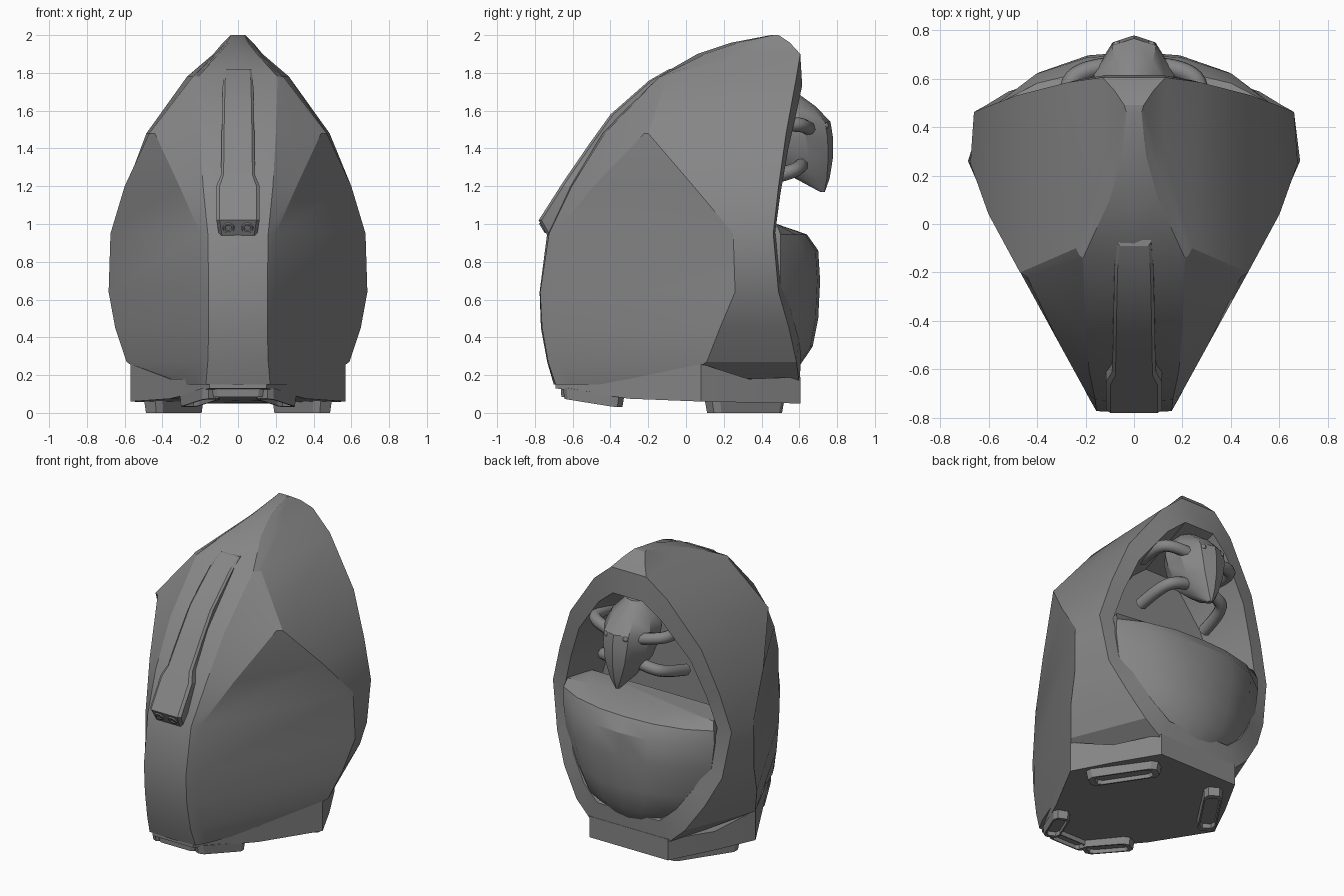
import bpy, bmesh, math
from mathutils import Vector

if "Cube" in bpy.data.objects:
    bpy.data.objects.remove(bpy.data.objects["Cube"])

# Dark grey used on every part
GREY = bpy.data.materials.new("dark_grey")
GREY.diffuse_color = (.24, .24, .24, 1)
GREY.use_nodes = True
GREY.node_tree.nodes["Principled BSDF"].inputs["Base Color"].default_value = GREY.diffuse_color


def make(name, verts, faces, angle=22):
    me = bpy.data.meshes.new(name)
    me.from_pydata(verts, [], faces)
    bm = bmesh.new()
    bm.from_mesh(me)
    bmesh.ops.remove_doubles(bm, verts=bm.verts, dist=1e-5)
    bmesh.ops.recalc_face_normals(bm, faces=bm.faces)
    bm.to_mesh(me)
    bm.free()
    ob = bpy.data.objects.new(name, me)
    bpy.context.collection.objects.link(ob)
    bpy.ops.object.select_all(action='DESELECT')
    ob.select_set(True)
    bpy.context.view_layer.objects.active = ob
    bpy.ops.object.shade_smooth_by_angle(angle=math.radians(angle))
    return ob


def strips(rows, n, start=0, closed=True):
    """Quads between successive rings of n vertices."""
    m = n if closed else n - 1
    return [(start + r * n + i, start + r * n + (i + 1) % n,
             start + (r + 1) * n + (i + 1) % n, start + (r + 1) * n + i)
            for r in range(rows - 1) for i in range(m)]


def mirrored(half):
    """Half section (centre first, x > 0) to a full left-to-right section."""
    left = [(-x, y, z) for x, y, z in reversed(half) if x > 1e-6]
    return left + list(half)


def loft(name, rings, angle=22):
    n = len(rings[0])
    verts = [v for r in rings for v in r]
    faces = strips(len(rings), n)
    faces += [tuple(range(n)), tuple(range(len(verts) - n, len(verts)))]
    return make(name, verts, faces, angle)


# Shell: z, front centre y, strip edge, crease, panel back edge, rim
LEVELS = [
    (.15, -.70, .17, -.69, .22, -.60, .42, -.08, .27, .60),
    (.27, -.735, .16, -.73, .20, -.67, .59, .11, .40, .585),
    (.45, -.768, .155, -.762, .19, -.71, .65, .18, .52, .545),
    (.64, -.775, .155, -.772, .19, -.71, .685, .26, .61, .49),
    (.95, -.735, .16, -.725, .20, -.69, .675, .25, .66, .462),
    (1.2, -.62, .185, -.605, .31, -.49, .60, .04, .59, .49),
    (1.48, -.45, .20, -.43, .44, -.22, .47, -.20, .485, .53),
    (1.78, -.15, .21, -.14, .225, -.13, .24, -.10, .27, .585),
    (1.9, .06, .10, .10, .11, .20, .12, .30, .13, .605),
    (1.96, .24, .05, .28, .06, .33, .065, .40, .08, .55),
    (2.0, .45, .03, .46, .035, .47, .037, .48, .04, .49),
]
verts = []
for z, y0, *p in LEVELS:
    verts += mirrored([(0, y0, z)] + [(p[i], p[i + 1], z) for i in range(0, 8, 2)])
N, R = 9, len(LEVELS)
faces = strips(R, N, closed=False)
faces += [tuple(range(N)), tuple(range((R - 1) * N, R * N))]
# back of the peak above the rim
faces += [(r * N, r * N + N - 1, r * N + 2 * N - 1, r * N + N) for r in range(8, R - 1)]
# rim face, then hollow inside
rim = [(w[8], w[9], w[0]) for w in LEVELS[:9]]
rim += [(-x, y, z) for x, y, z in reversed(rim)]
start = len(verts)
MID = .98
verts += rim
verts += [(x * .85, y + .01, MID + (z - MID) * .82) for x, y, z in rim]
verts += [(x * .70, .22, MID + (z - MID) * .66) for x, y, z in rim]
faces += strips(3, len(rim), start)
faces.append(tuple(range(start + 2 * len(rim), start + 3 * len(rim))))
make("shell", verts, faces)

# Base skirt: x, y, bottom z, top z
outline = [(.15, -.69, .13, .18), (.36, -.3, .075, .18), (.57, .08, .06, .26),
           (.445, .33, .055, .18), (.29, .605, .05, .19)]
full = outline + [(-x, y, a, b) for x, y, a, b in reversed(outline)]
loft("base", [[(x, y, a) for x, y, a, b in full], [(x, y, b) for x, y, a, b in full]])


# Foot pads with a recessed underside
def pad(name, p, q, width, height):
    p, q = Vector(p), Vector(q)
    d = (q - p).normalized()
    s = Vector((-d.y, d.x, 0)).normalized() * width / 2
    c = d * width * .3
    ring = [p + s * .6, p + c + s, q - c + s, q + s * .6,
            q - s * .6, q - c - s, p + c - s, p - s * .6]
    mid = (p + q) / 2

    def scaled(f, up):
        return [mid + (v - mid) * f + Vector((0, 0, up)) for v in ring]
    rings = [scaled(1.06, height), scaled(1, 0), scaled(.82, 0), scaled(.78, .025)]
    loft(name, [[tuple(v) for v in r] for r in rings], 20)


for side, s in (("left", -1), ("right", 1)):
    pad("rear_foot_" + side, (s * .46, .13, 0), (s * .22, .49, 0), .11, .065)
    pad("front_foot_" + side, (s * .13, -.63, .075), (s * .27, -.35, .03), .10, .06)
pad("front_foot_bridge", (-.13, -.62, .085), (.13, -.62, .085), .08, .05)

# Raised spine on the front: half width, z, outer y
SPINE = [(.10, .94, -.735), (.115, 1.02, -.78), (.115, 1.2, -.665), (.09, 1.26, -.625),
         (.087, 1.42, -.515), (.085, 1.58, -.40), (.08, 1.76, -.195), (.07, 1.82, -.09)]
loft("front_spine", [[(-w, y + .12, z), (-w, y + .015, z), (-w * .85, y, z),
                      (w * .85, y, z), (w, y + .015, z), (w, y + .12, z)]
                     for w, z, y in SPINE])
for side, x in (("left", -.05), ("right", .05)):
    bpy.ops.mesh.primitive_torus_add(location=(x, -.757, .98), rotation=(2.13, 0, 0),
                                     major_radius=.024, minor_radius=.008,
                                     major_segments=12, minor_segments=6)
    bpy.context.object.name = "spine_vent_" + side

# Belly filling the lower opening: z, half width, front y
BELLY = [(.24, .22, .595), (.35, .40, .67), (.5, .48, .70), (.7, .54, .71),
         (.86, .56, .70), (.945, .555, .64), (1.0, .54, .48)]
loft("belly", [mirrored([(0, y, z), (w * .35, y - (y - .47) * .06, z),
                         (w * .72, y - (y - .47) * .35, z),
                         (w, min(y, .50), z), (w * .9, .3, z)]) for z, w, y in BELLY], 30)

# Head with a pointed chin: z, half width, front y, back y
HEAD = [(1.17, .015, .735, .71), (1.24, .07, .76, .58), (1.35, .13, .778, .46),
        (1.46, .16, .778, .42), (1.54, .165, .765, .40), (1.62, .14, .69, .40),
        (1.70, .07, .58, .43)]
loft("head", [mirrored([(0, f, z), (w * .55, f - (f - b) * .08, z), (w, f - (f - b) * .4, z),
                        (w, f - (f - b) * .75, z), (w * .6, b, z)]) for z, w, f, b in HEAD], 30)

# Eyes and limbs
LIMBS = {"upper": [(.26, .38, 1.52), (.29, .56, 1.53), (.21, .64, 1.52), (.10, .65, 1.50)],
         "lower": [(.25, .36, 1.22), (.24, .54, 1.27), (.17, .61, 1.30), (.06, .61, 1.32)]}
for side, s in (("left", -1), ("right", 1)):
    bpy.ops.mesh.primitive_uv_sphere_add(segments=10, ring_count=6, radius=.02,
                                         location=(s * .07, .735, 1.52))
    bpy.context.object.name = "eye_" + side
    for part, pts in LIMBS.items():
        cu = bpy.data.curves.new(part + "_limb_" + side, 'CURVE')
        cu.dimensions = '3D'
        cu.bevel_depth = .038
        cu.bevel_resolution = 2
        cu.use_fill_caps = True
        sp = cu.splines.new('NURBS')
        sp.points.add(len(pts) - 1)
        for pt, (x, y, z) in zip(sp.points, pts):
            pt.co = (s * x, y, z, 1)
        sp.order_u = 3
        sp.use_endpoint_u = True
        sp.resolution_u = 5
        bpy.context.collection.objects.link(bpy.data.objects.new(cu.name, cu))

for ob in bpy.context.scene.objects:
    ob.data.materials.append(GREY)
